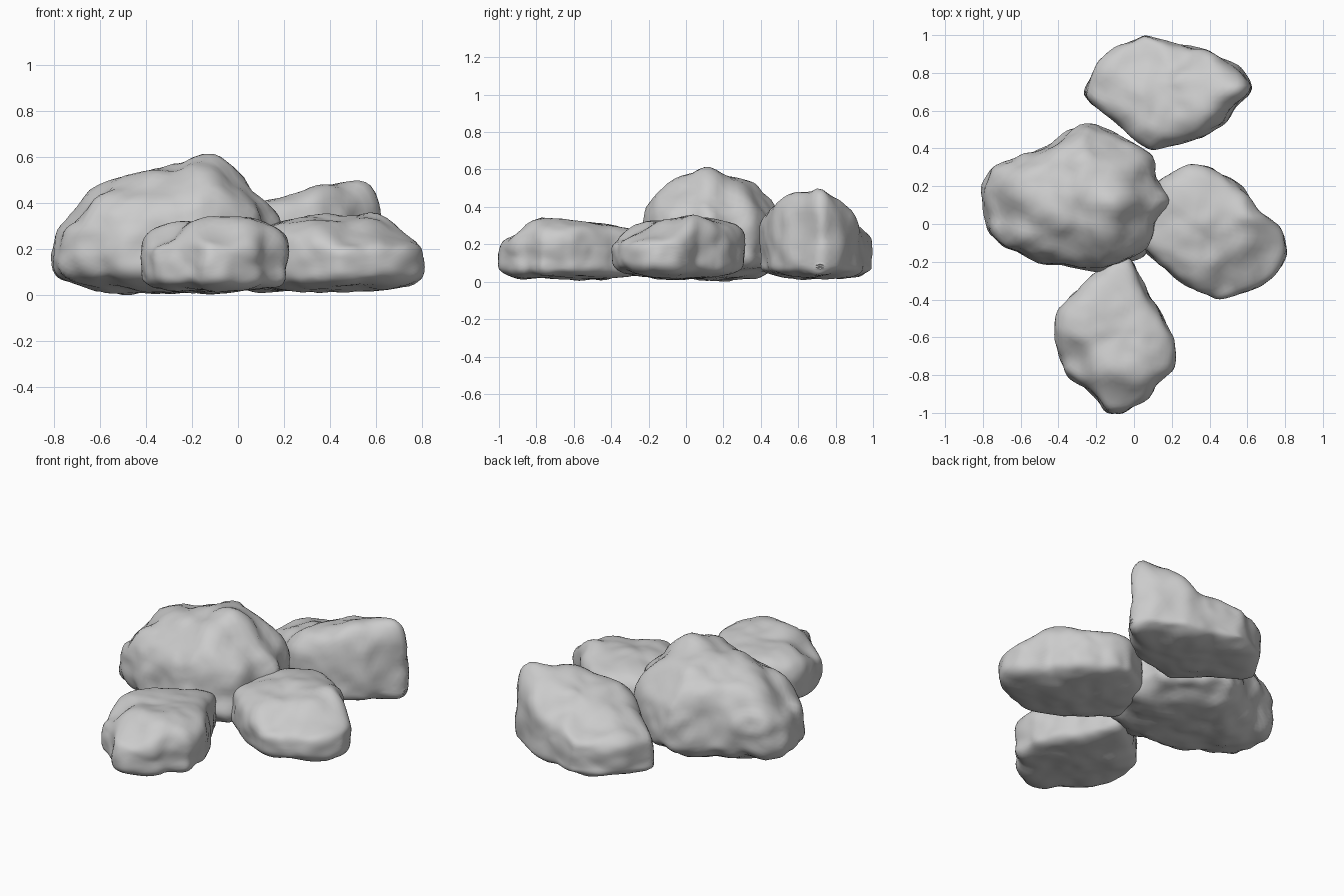
import bpy, bmesh, math
from mathutils import Vector, noise

if "Cube" in bpy.data.objects:
    bpy.data.objects.remove(bpy.data.objects["Cube"], do_unlink=True)

stone = bpy.data.materials.new("grey stone")
stone.use_nodes = True
stone.diffuse_color = (0.6, 0.6, 0.6, 1)
stone.node_tree.nodes["Principled BSDF"].inputs["Base Color"].default_value = (0.6, 0.6, 0.6, 1)


def edge_radius(outline, centre, angle):
    """Distance from the centre to the outline along a direction."""
    d = Vector((math.cos(angle), math.sin(angle)))
    best = 0.05
    for i, p in enumerate(outline):
        a = Vector(p) - centre
        e = Vector(outline[(i + 1) % len(outline)]) - centre - a
        den = d.x * e.y - d.y * e.x
        if abs(den) > 1e-9:
            t = (a.x * e.y - a.y * e.x) / den
            s = (a.x * d.y - a.y * d.x) / den
            if t > 0 and 0 <= s <= 1:
                best = max(best, t)
    return best


def crown_height(spots, x, y):
    """Blend the spot heights by nearness."""
    total = weight = 0
    for sx, sy, sz in spots:
        w = 1 / ((x - sx) ** 2 + (y - sy) ** 2 + 0.003) ** 1.5
        total += w * sz
        weight += w
    return total / weight


def make_rock(name, centre, outline, spots, waist, base, top_power, under_power, rough, seed):
    bm = bmesh.new()
    bmesh.ops.create_icosphere(bm, subdivisions=5, radius=1)
    c = Vector(centre)
    # mould the ball to the footprint, crown and flattened underside
    for v in bm.verts:
        r, h = math.hypot(v.co.x, v.co.y), v.co.z
        n = top_power if h > 0 else under_power
        k = (r ** n + abs(h) ** n) ** (-1 / n)
        a = math.atan2(v.co.y, v.co.x)
        reach = edge_radius(outline, c, a) * r * k
        x, y = c.x + reach * math.cos(a), c.y + reach * math.sin(a)
        span = crown_height(spots, x, y) - waist if h > 0 else waist - base
        v.co = (x, y, waist + span * h * k)
    for _ in range(2):
        bmesh.ops.smooth_vert(bm, verts=bm.verts, factor=0.5,
                              use_axis_x=True, use_axis_y=True, use_axis_z=True)
    bm.normal_update()
    # weathering: broad chipped planes, hollows and a fine grain
    moves = []
    for v in bm.verts:
        p = v.co + Vector((seed, seed * 2, 0))
        near = noise.voronoi(p * 5)[0]
        chip = min(near[1] - near[0], 0.35) - 0.2
        d = rough * (0.7 * noise.noise(p * 5) + 0.55 * chip + 0.35 * noise.noise(p * 12))
        moves.append(v.normal * d)
    for v, m in zip(bm.verts, moves):
        v.co += m
        v.co.z = max(v.co.z, base - 0.01)
    mesh = bpy.data.meshes.new(name)
    bm.to_mesh(mesh)
    bm.free()
    mesh.materials.append(stone)
    rock = bpy.data.objects.new(name, mesh)
    bpy.context.collection.objects.link(rock)
    bpy.ops.object.select_all(action="DESELECT")
    rock.select_set(True)
    bpy.context.view_layer.objects.active = rock
    bpy.ops.object.shade_smooth_by_angle(angle=math.radians(60))


make_rock("large_left_rock", (-0.32, 0.13),
          [(-0.815, 0.2), (-0.815, 0.1), (-0.77, -0.02), (-0.68, -0.12), (-0.49, -0.2),
           (-0.16, -0.26), (0.1, -0.13), (0.13, 0.03), (0.2, 0.12), (0.12, 0.25),
           (0.1, 0.36), (-0.12, 0.5), (-0.25, 0.54), (-0.48, 0.4), (-0.73, 0.3)],
          [(-0.1, 0.1, 0.66), (-0.18, -0.04, 0.58), (-0.2, 0.28, 0.57), (-0.38, 0.08, 0.54),
           (-0.58, 0.18, 0.5), (-0.73, 0.1, 0.35), (0.08, 0.2, 0.46), (-0.04, 0.32, 0.54),
           (-0.12, 0.44, 0.46), (-0.28, -0.16, 0.45), (0.03, 0, 0.5), (-0.5, -0.08, 0.47)],
          0.16, 0.008, 3.5, 2.6, 0.035, 3)

make_rock("back_rock", (0.18, 0.7),
          [(-0.285, 0.68), (-0.2, 0.86), (-0.1, 0.94), (0.07, 1.01), (0.2, 0.96),
           (0.4, 0.92), (0.57, 0.82), (0.635, 0.72), (0.53, 0.62), (0.48, 0.54),
           (0.35, 0.46), (0.09, 0.38), (0, 0.45), (-0.08, 0.54), (-0.17, 0.6)],
          [(0.57, 0.72, 0.56), (0.42, 0.6, 0.49), (0.5, 0.84, 0.47), (0.15, 0.52, 0.43),
           (-0.04, 0.62, 0.34), (-0.17, 0.72, 0.28), (0.25, 0.72, 0.43),
           (0.25, 0.9, 0.32), (0.03, 0.9, 0.27)],
          0.1, 0.02, 5.5, 3.5, 0.025, 11)

make_rock("right_rock", (0.38, -0.03),
          [(0, -0.1), (0.05, 0.1), (0.14, 0.24), (0.3, 0.325), (0.37, 0.32), (0.53, 0.24),
           (0.61, 0.15), (0.66, 0.05), (0.72, 0.03), (0.79, -0.04), (0.815, -0.15),
           (0.76, -0.25), (0.67, -0.34), (0.43, -0.405), (0.32, -0.34), (0.12, -0.2)],
          [(0.62, 0.05, 0.38), (0.4, 0, 0.35), (0.22, -0.05, 0.33), (0.1, -0.03, 0.31),
           (0.3, 0.2, 0.32), (0.36, -0.2, 0.33), (0.56, -0.1, 0.35), (0.72, -0.06, 0.25),
           (0.68, -0.22, 0.24), (0.5, -0.34, 0.23)],
          0.13, 0.02, 4.5, 3.5, 0.025, 23)

make_rock("front_rock", (-0.1, -0.6),
          [(-0.03, -0.16), (0.03, -0.25), (0.08, -0.38), (0.15, -0.47), (0.215, -0.6),
           (0.215, -0.78), (0.12, -0.85), (0.09, -0.92), (-0.05, -1), (-0.14, -1.005),
           (-0.21, -0.92), (-0.36, -0.8), (-0.425, -0.6), (-0.4, -0.45), (-0.2, -0.25),
           (-0.1, -0.18)],
          [(-0.15, -0.76, 0.34), (0, -0.77, 0.34), (0.16, -0.66, 0.32), (-0.27, -0.55, 0.33),
           (0, -0.5, 0.32), (-0.08, -0.3, 0.29), (-0.07, -0.92, 0.27), (-0.32, -0.76, 0.23)],
          0.12, 0.015, 4.2, 4, 0.025, 37)
